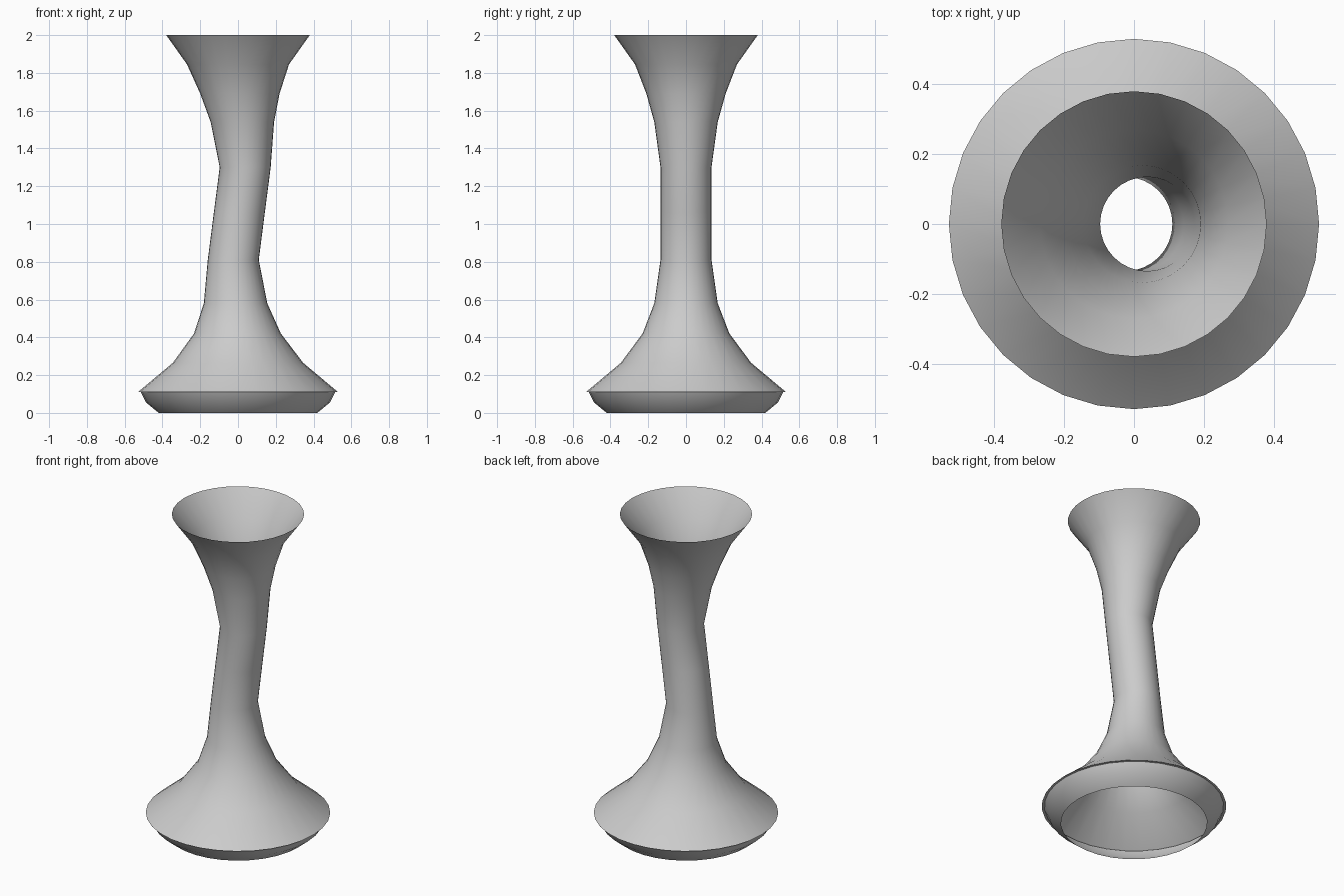
import bpy, bmesh, math

if "Cube" in bpy.data.objects:
    bpy.data.objects.remove(bpy.data.objects["Cube"])

SIDES = 32

# Profile rings from bottom to top: (height, radius, x offset of the ring centre)
RINGS = [
    (0.00, 0.42, 0), (0.055, 0.487, 0), (0.11, 0.515, 0), (0.11, 0.53, 0),
    (0.265, 0.345, 0), (0.42, 0.23, -0.003), (0.58, 0.168, -0.013),
    (0.81, 0.135, -0.025), (1.06, 0.135, 0.007), (1.30, 0.135, 0.038),
    (1.54, 0.168, 0.023), (1.69, 0.21, 0.01), (1.845, 0.27, 0), (2.00, 0.38, 0),
]


def lofted_shell(name, rings):
    """Open thin shell bridging a stack of circular rings."""
    bm = bmesh.new()
    loops = []
    for z, r, cx in rings:
        angles = [2 * math.pi * i / SIDES for i in range(SIDES)]
        loops.append([bm.verts.new((cx + r * math.cos(a), r * math.sin(a), z))
                      for a in angles])
    for low, high in zip(loops, loops[1:]):
        for i in range(SIDES):
            j = (i + 1) % SIDES
            bm.faces.new((low[i], low[j], high[j], high[i]))
    mesh = bpy.data.meshes.new(name)
    bm.to_mesh(mesh)
    bm.free()
    obj = bpy.data.objects.new(name, mesh)
    bpy.context.collection.objects.link(obj)
    return obj


# Vase body with swaying neck, flared mouth and open foot
body = lofted_shell("vase_body", RINGS)
bpy.context.view_layer.objects.active = body
body.select_set(True)
bpy.ops.object.shade_smooth_by_angle(angle=math.radians(45))
